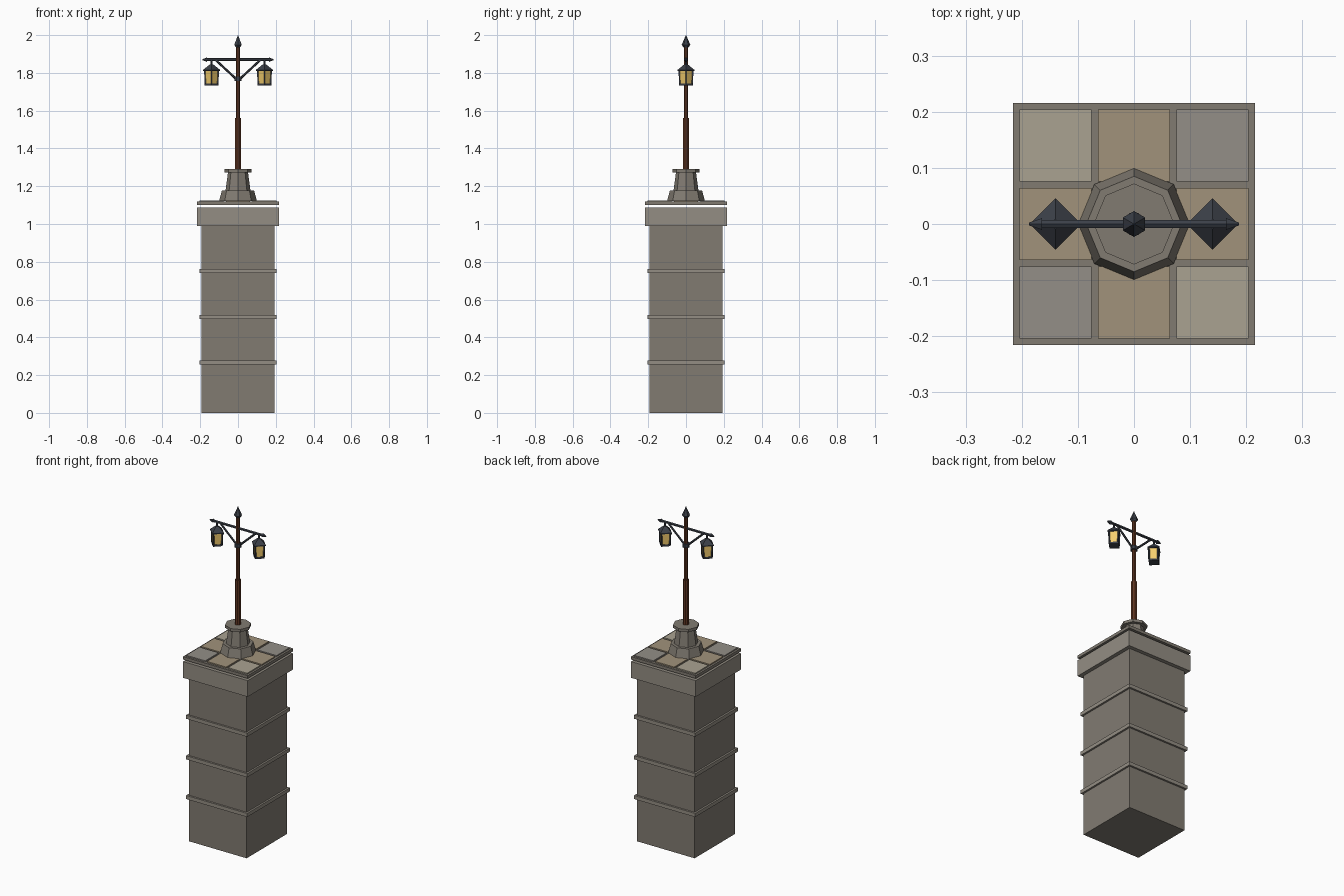
import bpy
from math import pi, cos, sin
from mathutils import Vector

if "Cube" in bpy.data.objects:
    bpy.data.objects.remove(bpy.data.objects["Cube"])


def mat(name, r, g, b):
    m = bpy.data.materials.new(name)
    m.diffuse_color = (*[(c / 255) ** 2.2 for c in (r, g, b)], 1)
    m.use_nodes = True
    m.node_tree.nodes["Principled BSDF"].inputs["Base Color"].default_value = m.diffuse_color
    return m


STONE = mat("stone", 128, 122, 113)
TRIM = mat("trim_stone", 146, 140, 130)
TAN = mat("tan_tile", 160, 145, 122)
GREY = mat("grey_tile", 146, 141, 134)
PALE = mat("pale_tile", 168, 161, 144)
IRON = mat("iron", 62, 66, 74)
RUST = mat("rusty_pole", 98, 58, 40)
GLASS = mat("lamp_glass", 245, 205, 110)


def mesh(name, verts, faces, m):
    me = bpy.data.meshes.new(name)
    me.from_pydata(verts, [], faces)
    me.materials.append(m)
    ob = bpy.data.objects.new(name, me)
    bpy.context.collection.objects.link(ob)
    return ob


def lathe(name, profile, n, m, at=(0, 0), turn=0.0):
    """Closed n-sided solid from (radius, z) rings, lowest first."""
    v = [(at[0] + r * cos(turn + 2 * pi * i / n), at[1] + r * sin(turn + 2 * pi * i / n), z)
         for r, z in profile for i in range(n)]
    f = [tuple(range(n))[::-1], tuple(range(len(v) - n, len(v)))]
    for k in range(len(profile) - 1):
        for i in range(n):
            a, b = k * n + i, k * n + (i + 1) % n
            f.append((a, b, b + n, a + n))
    return mesh(name, v, f, m)


def box(name, cx, cy, hx, hy, z0, z1, m):
    v = [(cx + sx * hx, cy + sy * hy, z) for z in (z0, z1)
         for sx, sy in ((-1, -1), (1, -1), (1, 1), (-1, 1))]
    f = [(3, 2, 1, 0), (4, 5, 6, 7)] + [(i, (i + 1) % 4, (i + 1) % 4 + 4, i + 4) for i in range(4)]
    return mesh(name, v, f, m)


def rod(name, a, b, r0, r1, n, m):
    a, b = Vector(a), Vector(b)
    ob = lathe(name, [(r0, 0), (r1, (b - a).length)], n, m, turn=pi / n)
    q = (b - a).to_track_quat('Z', 'Y').to_matrix().to_4x4()
    q.translation = a
    ob.data.transform(q)
    return ob


# Stone pillar with bands and cap
box("pillar", 0, 0, 0.193, 0.193, 0, 0.99, STONE)
for i, z in enumerate((0.267, 0.507, 0.752)):
    box(f"pillar_band_{i}", 0, 0, 0.204, 0.204, z - 0.011, z + 0.011, TRIM)
box("pillar_cap", 0, 0, 0.216, 0.216, 0.99, 1.088, TRIM)

# Paved top slab
box("top_slab", 0, 0, 0.216, 0.216, 1.1, 1.118, STONE)
layout = ((GREY, TAN, PALE), (TAN, GREY, TAN), (PALE, TAN, GREY))
for j in range(3):
    for i in range(3):
        box(f"tile_{j}_{i}", (i - 1) * 0.14, (j - 1) * 0.14, 0.064, 0.064, 1.118, 1.125, layout[j][i])

# Octagonal pedestal
lathe("pedestal_foot", [(0.1, 1.122), (0.085, 1.178)], 8, STONE)
lathe("pedestal_body", [(0.066, 1.178), (0.053, 1.273)], 8, STONE)
lathe("pedestal_cap", [(0.072, 1.273), (0.072, 1.29)], 8, STONE)

# Pole, collar and spear finial
lathe("lower_pole", [(0.017, 1.29), (0.017, 1.56)], 8, RUST, turn=pi / 8)
lathe("upper_pole", [(0.0125, 1.56), (0.0125, 1.95)], 8, RUST, turn=pi / 8)
lathe("pole_collar", [(0.021, 1.757), (0.021, 1.78)], 8, IRON, turn=pi / 8)
lathe("finial", [(0.013, 1.935), (0.023, 1.948), (0.0008, 2.0)], 6, IRON, turn=pi / 2)

# Crossbar, braces and lanterns
rod("crossbar", (-0.17, 0, 1.87), (0.17, 0, 1.87), 0.008, 0.008, 6, IRON)
for s, side in ((-1, "left"), (1, "right")):
    x = s * 0.14
    rod(f"bar_knob_{side}", (s * 0.164, 0, 1.87), (s * 0.187, 0, 1.87), 0.012, 0.003, 6, IRON)
    rod(f"brace_{side}", (s * 0.01, 0, 1.768), (s * 0.118, 0, 1.868), 0.006, 0.006, 6, IRON)
    rod(f"hanger_{side}", (x, 0, 1.835), (x, 0, 1.87), 0.005, 0.005, 6, IRON)
    lathe(f"lantern_roof_{side}", [(0.046, 1.81), (0.046, 1.815), (0.009, 1.845)], 4, IRON, (x, 0))
    lathe(f"lantern_glass_{side}", [(0.033, 1.742), (0.036, 1.812)], 4, GLASS, (x, 0))
    lathe(f"lantern_base_{side}", [(0.038, 1.733), (0.038, 1.744)], 4, IRON, (x, 0))
    for k in range(4):
        c, d = cos(k * pi / 2), sin(k * pi / 2)
        rod(f"lantern_post_{side}_{k}", (x + 0.033 * c, 0.033 * d, 1.74),
            (x + 0.036 * c, 0.036 * d, 1.812), 0.005, 0.005, 4, IRON)
